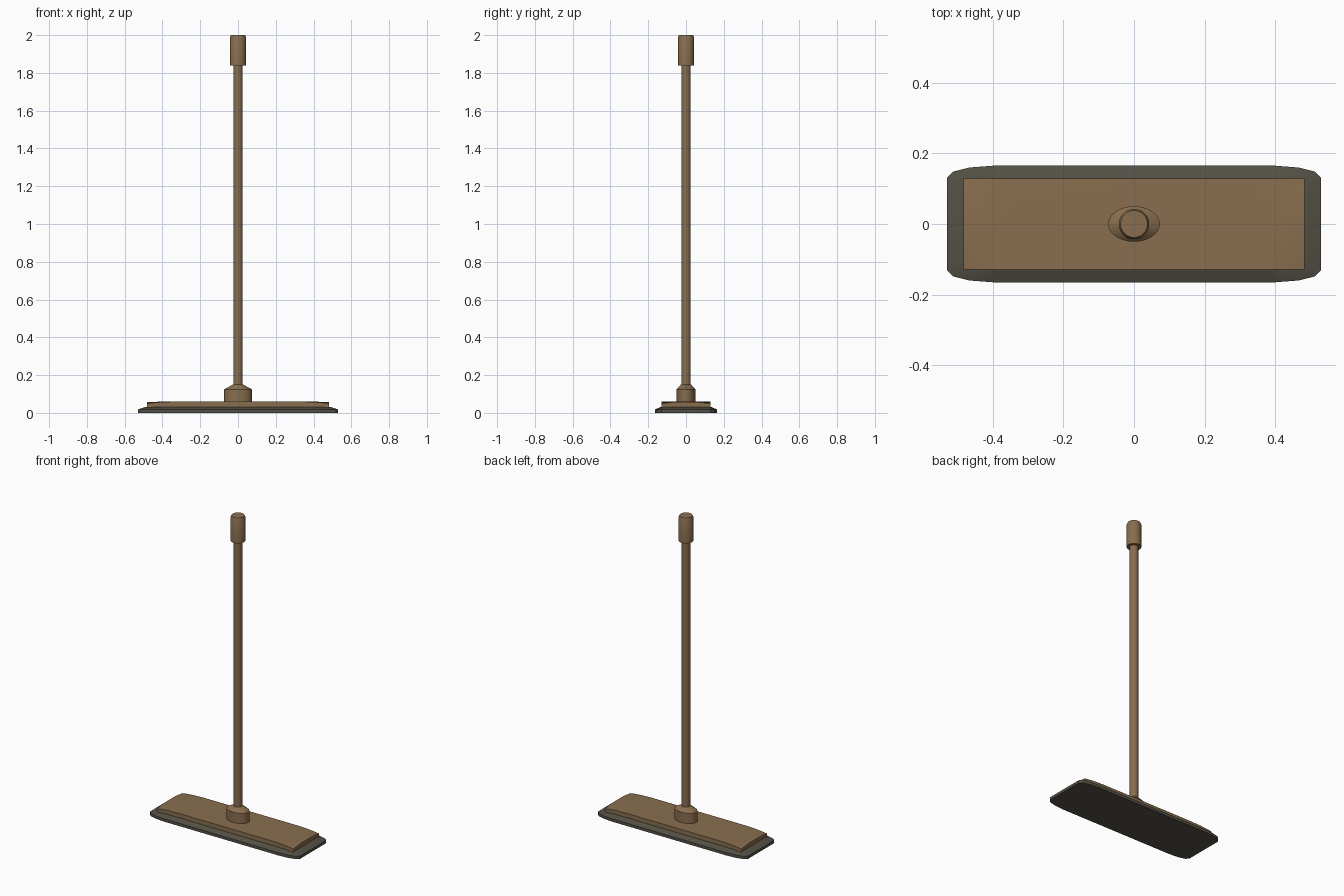
import bpy, bmesh, math

if "Cube" in bpy.data.objects:
    bpy.data.objects.remove(bpy.data.objects["Cube"])


def material(name, rgb):
    m = bpy.data.materials.new(name)
    m.diffuse_color = (*rgb, 1)
    m.use_nodes = True
    m.node_tree.nodes["Principled BSDF"].inputs["Base Color"].default_value = m.diffuse_color
    return m


brown = material("brown wood", (0.25, 0.155, 0.078))
dark = material("dark grey pad", (0.088, 0.08, 0.06))


def finish(name, bm, mat, angle=30):
    bmesh.ops.recalc_face_normals(bm, faces=bm.faces[:])
    me = bpy.data.meshes.new(name)
    bm.to_mesh(me)
    bm.free()
    me.materials.append(mat)
    ob = bpy.data.objects.new(name, me)
    bpy.context.collection.objects.link(ob)
    bpy.ops.object.select_all(action='DESELECT')
    ob.select_set(True)
    bpy.context.view_layer.objects.active = ob
    bpy.ops.object.shade_smooth_by_angle(angle=math.radians(angle))
    return ob


def loft(name, rings, mat, angle=30):
    """Skin a stack of equal-length point rings and cap both ends."""
    bm = bmesh.new()
    rows = [[bm.verts.new(p) for p in ring] for ring in rings]
    n = len(rows[0])
    for a, b in zip(rows, rows[1:]):
        for i in range(n):
            j = (i + 1) % n
            bm.faces.new((a[i], a[j], b[j], b[i]))
    bm.faces.new(rows[0][::-1])
    bm.faces.new(rows[-1])
    return finish(name, bm, mat, angle)


def ellipse(rx, ry, z, n=32):
    return [(rx * math.cos(2 * math.pi * i / n), ry * math.sin(2 * math.pi * i / n), z)
            for i in range(n)]


# dark pad with clipped corners and a sloped upper rim
corner = [(0.53, 0.13), (0.513, 0.148), (0.465, 0.16), (0.40, 0.165)]
outline = (corner + [(-x, y) for x, y in corner[::-1]]
           + [(-x, -y) for x, y in corner] + [(x, -y) for x, y in corner[::-1]])


def pad_ring(sx, sy, z):
    return [(x * sx, y * sy, z) for x, y in outline]


loft("mop_pad", [pad_ring(1, 1, 0), pad_ring(1, 1, 0.018), pad_ring(0.92, 0.8, 0.032)], dark, 20)

# backing plate, its top dipping slightly at the corners
xs = [-0.482, -0.45, -0.40, -0.33, 0.33, 0.40, 0.45, 0.482]
ys = [-0.129, -0.06, 0.06, 0.129]
bm = bmesh.new()


def top_z(x, y):
    dip = max(0, (abs(x) - 0.33) / 0.152) ** 2 * (abs(y) / 0.129) ** 2
    return 0.06 - 0.011 * dip


top = [[bm.verts.new((x, y, top_z(x, y))) for y in ys] for x in xs]
for a, b in zip(top, top[1:]):
    for j in range(len(ys) - 1):
        bm.faces.new((a[j], b[j], b[j + 1], a[j + 1]))
rim = [e for e in bm.edges if e.is_boundary]
low = bmesh.ops.extrude_edge_only(bm, edges=rim)["geom"]
for v in low:
    if isinstance(v, bmesh.types.BMVert):
        v.co.z = 0.028
bmesh.ops.holes_fill(bm, edges=[e for e in bm.edges if e.is_boundary])
finish("backing_plate", bm, brown)

# oval socket tapering to the pole
loft("pole_socket", [ellipse(0.073, 0.05, 0.05), ellipse(0.073, 0.05, 0.125),
                     ellipse(0.027, 0.027, 0.15)], brown)

# pole and end grip
loft("pole", [ellipse(0.025, 0.025, 0.10), ellipse(0.025, 0.025, 1.86)], brown)
loft("end_grip", [ellipse(0.043, 0.043, 1.84), ellipse(0.043, 0.043, 1.988),
                  ellipse(0.038, 0.038, 2.0)], brown)
